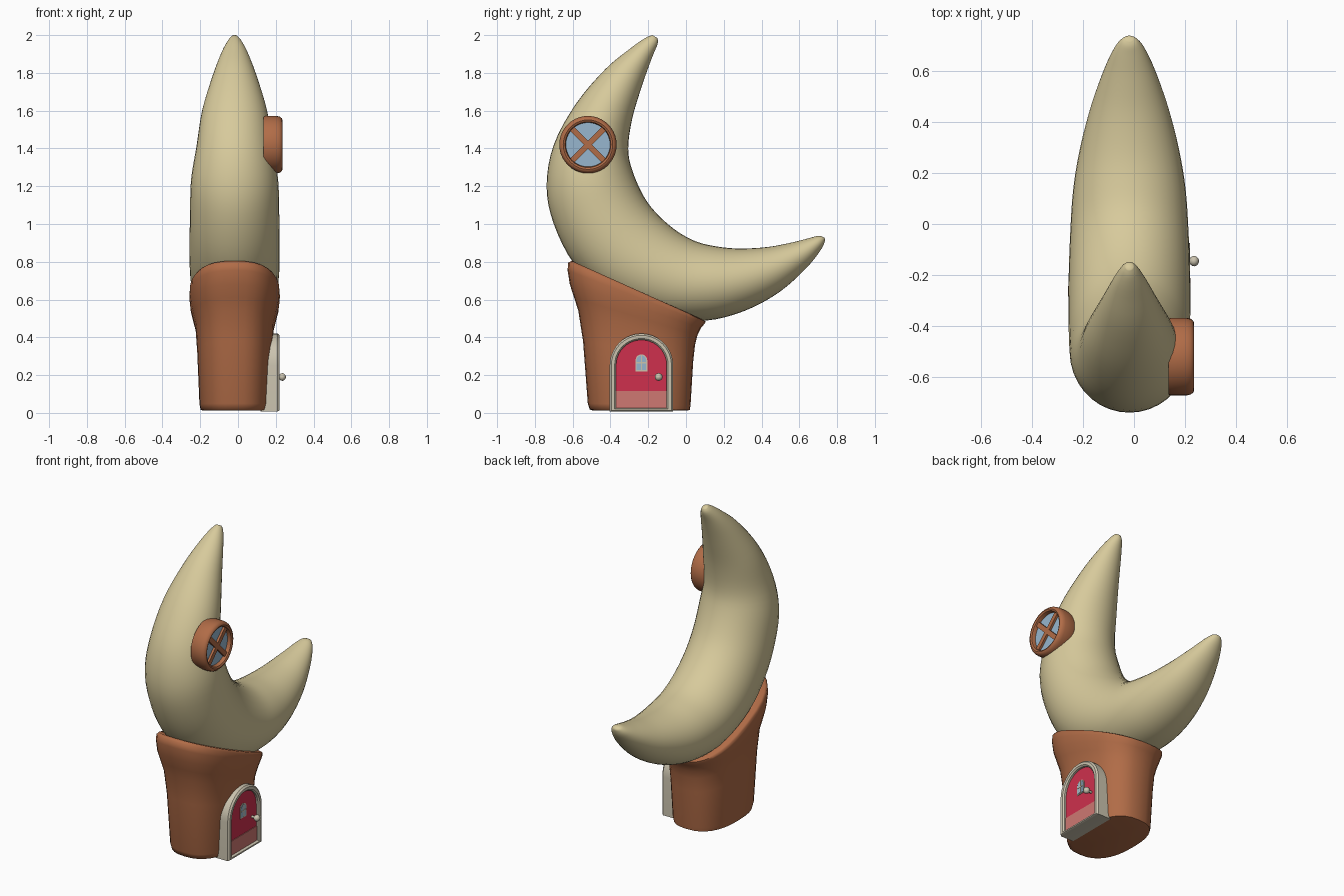
import bpy, bmesh, math
from mathutils import Vector

if "Cube" in bpy.data.objects:
    bpy.data.objects.remove(bpy.data.objects["Cube"])

def material(name, rgb):
    m = bpy.data.materials.new(name)
    m.diffuse_color = (*rgb, 1)
    m.use_nodes = True
    m.node_tree.nodes["Principled BSDF"].inputs["Base Color"].default_value = m.diffuse_color
    return m

CREAM = material("moon cream", (0.68, 0.59, 0.33))
BROWN = material("warm brown", (0.44, 0.15, 0.063))
STONE = material("pale stone", (0.60, 0.55, 0.43))
RED = material("door red", (0.62, 0.03, 0.075))
PINK = material("kick plate pink", (0.62, 0.19, 0.17))
BLUE = material("glass blue", (0.31, 0.47, 0.62))

def loft(name, rings, mat, closed=False, angle=40):
    """Skin a list of equal-length point rings; cap the ends unless closed."""
    bm = bmesh.new()
    vs = [[bm.verts.new(p) for p in r] for r in rings]
    n = len(rings[0])
    pairs = list(zip(vs, vs[1:])) + ([(vs[-1], vs[0])] if closed else [])
    for a, b in pairs:
        for i in range(n):
            j = (i + 1) % n
            bm.faces.new((a[i], a[j], b[j], b[i]))
    if not closed:
        bm.faces.new(vs[0])
        bm.faces.new(vs[-1])
    bmesh.ops.recalc_face_normals(bm, faces=bm.faces)
    me = bpy.data.meshes.new(name)
    bm.to_mesh(me)
    bm.free()
    me.materials.append(mat)
    me.shade_smooth()
    me.set_sharp_from_angle(angle=math.radians(angle))
    ob = bpy.data.objects.new(name, me)
    bpy.context.collection.objects.link(ob)
    return ob

def plate(name, outline, x0, x1, mat):
    """Extrude a (y, z) outline along x."""
    return loft(name, [[(x, y, z) for y, z in outline] for x in (x0, x1)], mat)

def bar(name, y, z, length, width, angle, x0, x1, mat):
    c, s = math.cos(angle), math.sin(angle)
    pts = [(a * length / 2, b * width / 2) for a, b in ((-1, -1), (1, -1), (1, 1), (-1, 1))]
    return plate(name, [(y + p * c - q * s, z + p * s + q * c) for p, q in pts], x0, x1, mat)

def arch(y, z0, z1, hw, n=20):
    """Round-topped door outline."""
    top = [(y + hw * math.cos(math.pi * i / n), z1 - hw + hw * math.sin(math.pi * i / n))
           for i in range(n + 1)]
    return [(y - hw, z0), (y + hw, z0)] + top

def circle(y, z, r, n=40):
    return [(y + r * math.cos(2 * math.pi * i / n), z + r * math.sin(2 * math.pi * i / n))
            for i in range(n)]

# Crescent moon: outer (y, z), inner (y, z), half width
CX = -0.018
stations = [
    (-0.178, 2.000, -0.152, 1.985, 0.015), (-0.215, 1.985, -0.150, 1.955, 0.035),
    (-0.290, 1.933, -0.182, 1.875, 0.070), (-0.425, 1.822, -0.232, 1.735, 0.118),
    (-0.580, 1.640, -0.284, 1.560, 0.172), (-0.700, 1.420, -0.306, 1.400, 0.202),
    (-0.738, 1.200, -0.283, 1.280, 0.230), (-0.700, 1.000, -0.220, 1.140, 0.236),
    (-0.590, 0.785, -0.140, 1.040, 0.238), (-0.410, 0.610, -0.040, 0.957, 0.238),
    (-0.150, 0.500, 0.060, 0.905, 0.232), (0.100, 0.488, 0.170, 0.880, 0.220),
    (0.310, 0.540, 0.285, 0.870, 0.193), (0.495, 0.640, 0.430, 0.878, 0.150),
    (0.640, 0.770, 0.560, 0.902, 0.100), (0.715, 0.865, 0.650, 0.925, 0.060),
    (0.736, 0.912, 0.692, 0.936, 0.033), (0.733, 0.927, 0.715, 0.936, 0.014)]

def catmull(p, steps=4):
    p = [Vector(q) for q in p]
    out = []
    for i in range(len(p) - 1):
        a, b, c, d = p[max(i - 1, 0)], p[i], p[i + 1], p[min(i + 2, len(p) - 1)]
        for k in range(steps):
            t = k / steps
            out.append(0.5 * (2 * b + (c - a) * t + (2 * a - 5 * b + 4 * c - d) * t ** 2
                              + (3 * b - a - 3 * c + d) * t ** 3))
    return out + [p[-1]]

rings = []
for oy, oz, iy, iz, w in catmull(stations):
    ring = []
    for i in range(36):
        c, s = math.cos(math.tau * i / 36), math.sin(math.tau * i / 36)
        ring.append((CX + w * s, (oy + iy) / 2 + c * (oy - iy) / 2, (oz + iz) / 2 + c * (oz - iz) / 2))
    rings.append(ring)
loft("crescent_moon", rings, CREAM, angle=75)

# Stump base: front y, front z, back y, back z, half width
stump = [(-0.490, 0.012, 0.000, 0.012, 0.165), (-0.510, 0.018, 0.020, 0.015, 0.180),
         (-0.520, 0.050, 0.024, 0.040, 0.186), (-0.545, 0.380, 0.038, 0.270, 0.198),
         (-0.570, 0.540, 0.048, 0.360, 0.207), (-0.592, 0.610, 0.060, 0.410, 0.222),
         (-0.615, 0.680, 0.080, 0.450, 0.235), (-0.627, 0.755, 0.100, 0.474, 0.240),
         (-0.624, 0.795, 0.104, 0.484, 0.238), (-0.605, 0.805, 0.090, 0.493, 0.230),
         (-0.500, 0.755, 0.000, 0.535, 0.170)]
rings = []
for fy, fz, by, bz, w in stump:
    ring = []
    for i in range(32):
        c, s = math.cos(math.tau * i / 32), math.sin(math.tau * i / 32)
        c = math.copysign(abs(c) ** 0.8, c)
        s = math.copysign(abs(s) ** 0.8, s)
        ring.append((CX + w * s, (fy + by) / 2 + c * (by - fy) / 2, (fz + bz) / 2 + c * (bz - fz) / 2))
    rings.append(ring)
loft("stump_base", rings, BROWN, angle=60)

# Arched door with frame, kick plate and knob, on the +x side
DY = -0.236
profile = [(0.12, 0.0), (0.210, 0.0), (0.220, 0.009), (0.220, 0.026), (0.212, 0.034), (0.12, 0.034)]
loft("door_frame", [[(x, y, z) for y, z in arch(DY, 0.008 + d * 0.5, 0.420 - d, 0.168 - d)]
                    for x, d in profile], STONE, closed=True)
plate("door_panel", arch(DY, 0.02, 0.392, 0.138), 0.11, 0.200, RED)
bar("kick_plate", DY, 0.070, 0.268, 0.09, 0, 0.198, 0.204, PINK)
plate("door_window_frame", arch(DY, 0.220, 0.310, 0.031), 0.198, 0.203, STONE)
plate("door_window_glass", arch(DY, 0.226, 0.304, 0.025), 0.199, 0.205, BLUE)
for ang, length in ((0, 0.05), (math.pi / 2, 0.078)):
    bar("door_window_bar", DY, 0.265, length, 0.007, ang, 0.200, 0.207, STONE)
knob = [(0.195, 0.008), (0.218, 0.008), (0.222, 0.015), (0.229, 0.019), (0.236, 0.0205),
        (0.244, 0.018), (0.250, 0.012), (0.254, 0.004)]
loft("door_knob", [[(x, y, z) for y, z in circle(-0.145, 0.19, r, 20)] for x, r in knob], STONE, angle=50)

# Round window with crossed bars
WY, WZ = -0.519, 1.42
rim = [(0.135, 0.148), (0.145, 0.152), (0.205, 0.152), (0.222, 0.148), (0.233, 0.139),
       (0.235, 0.131), (0.230, 0.121), (0.218, 0.117), (0.135, 0.117)]
loft("window_rim", [[(x, y, z) for y, z in circle(WY, WZ, r)] for x, r in rim], BROWN, closed=True)
plate("window_back", circle(WY, WZ, 0.12), 0.137, 0.20, BROWN)
plate("window_glass", circle(WY, WZ, 0.119), 0.199, 0.207, BLUE)
for sign in (1, -1):
    bar("window_bar", WY, WZ, 0.236, 0.03, sign * math.pi / 4, 0.204, 0.221, BROWN)
